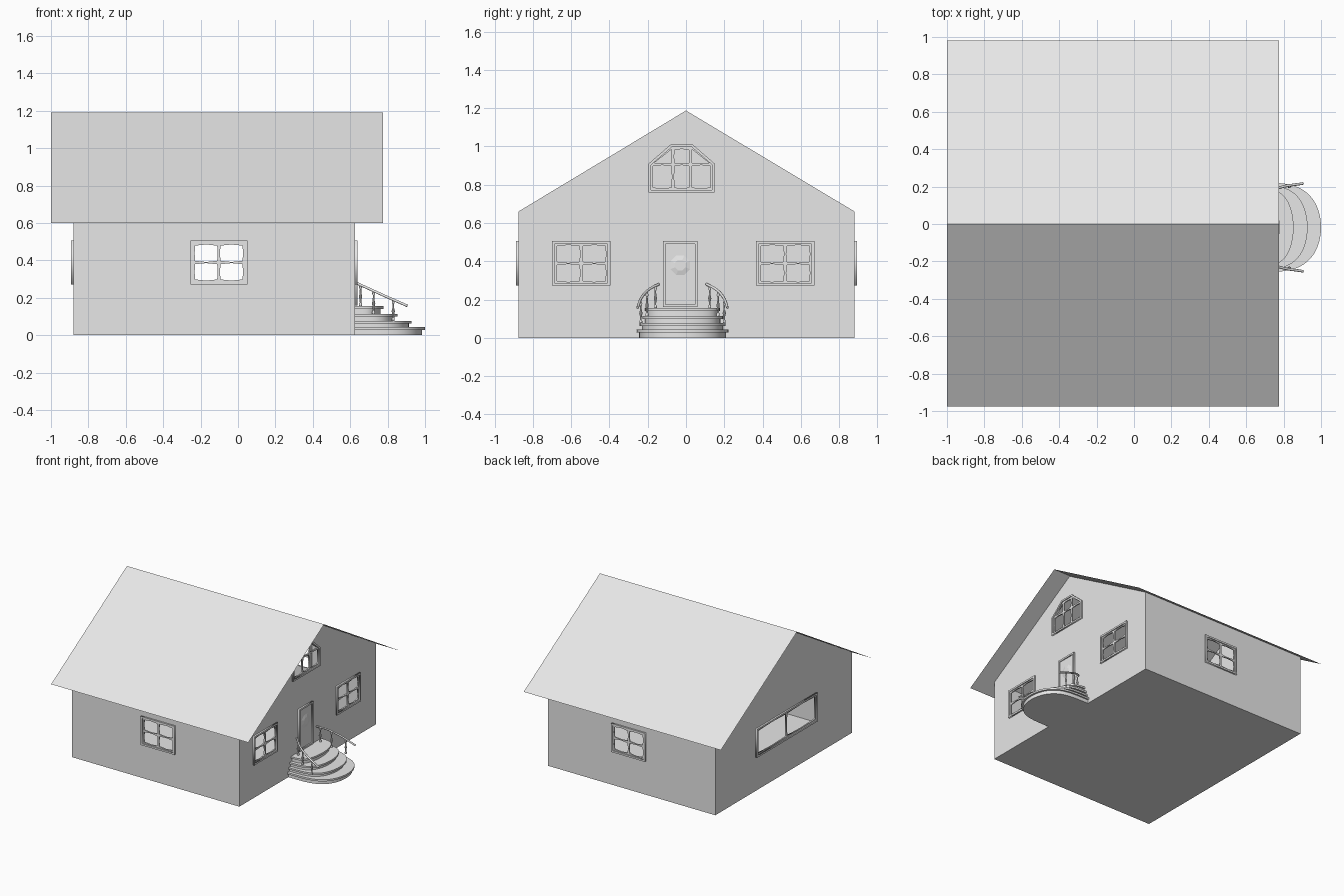
import bpy, bmesh, math
from mathutils import Matrix, Vector

cube = bpy.data.objects.get("Cube")
if cube:
    bpy.data.objects.remove(cube, do_unlink=True)

# One plain grey for the whole house
grey = bpy.data.materials.new("light_grey")
grey.use_nodes = True
grey.diffuse_color = (0.8, 0.8, 0.8, 1)
grey.node_tree.nodes["Principled BSDF"].inputs["Base Color"].default_value = (0.8, 0.8, 0.8, 1)


def add_object(name, mesh, smooth=False):
    mesh.materials.clear()
    mesh.materials.append(grey)
    ob = bpy.data.objects.new(name, mesh)
    bpy.context.collection.objects.link(ob)
    if smooth:
        bpy.ops.object.select_all(action='DESELECT')
        ob.select_set(True)
        bpy.context.view_layer.objects.active = ob
        bpy.ops.object.shade_smooth_by_angle(angle=math.radians(35))
    return ob


def panel(name, loops, matrix, depth=0.0, smooth=False):
    """Flat outline with holes, extruded by depth about its plane."""
    curve = bpy.data.curves.new(name, 'CURVE')
    curve.dimensions = '2D'
    curve.fill_mode = 'BOTH'
    curve.extrude = depth / 2
    for loop in loops:
        spline = curve.splines.new('POLY')
        spline.points.add(len(loop) - 1)
        for p, (u, v) in zip(spline.points, loop):
            p.co = (u, v, 0, 1)
        spline.use_cyclic_u = True
    temp = bpy.data.objects.new(name + "_outline", curve)
    bpy.context.collection.objects.link(temp)
    graph = bpy.context.evaluated_depsgraph_get()
    mesh = bpy.data.meshes.new_from_object(temp.evaluated_get(graph))
    bpy.data.objects.remove(temp, do_unlink=True)
    bm = bmesh.new()
    bm.from_mesh(mesh)
    bmesh.ops.remove_doubles(bm, verts=bm.verts, dist=1e-5)
    bm.normal_update()
    if depth:
        bmesh.ops.recalc_face_normals(bm, faces=bm.faces)
    else:
        bmesh.ops.reverse_faces(bm, faces=[f for f in bm.faces if f.normal.z < 0])
    bm.transform(matrix)
    bm.to_mesh(mesh)
    bm.free()
    mesh.name = name
    return add_object(name, mesh, smooth)


def side(angle, dist):
    """Plane of a wall facing away from the centre; 0 is the front."""
    return (Matrix.Rotation(math.radians(angle), 4, 'Z') @ Matrix.Rotation(math.pi / 2, 4, 'X')
            @ Matrix.Translation((0, 0, dist)))


def rect(u0, u1, v0, v1, inset=0.0):
    return [(u0 + inset, v0 + inset), (u1 - inset, v0 + inset),
            (u1 - inset, v1 - inset), (u0 + inset, v1 - inset)]


def pane(u0, u1, v0, v1, b=0.006):
    """Pane opening whose edges bow outward, so the bars taper at mid-span."""
    u, v = (u0 + u1) / 2, (v0 + v1) / 2
    return [(u0, v0), (u, v0 - b), (u1, v0), (u1 + b / 2, v),
            (u1, v1), (u, v1 + b), (u0, v1), (u0 - b / 2, v)]


def window(name, angle, dist, u0, u1, columns=2, rows=2, v0=0.272, v1=0.505):
    """Outer frame, a recessed sash with bars; returns the wall opening."""
    border, bar = 0.026, 0.018
    w = (u1 - u0 - 2 * border - (columns - 1) * bar) / columns
    h = (v1 - v0 - 2 * border - (rows - 1) * bar) / rows
    panes = []
    for i in range(columns):
        for j in range(rows):
            a, b = u0 + border + i * (w + bar), v0 + border + j * (h + bar)
            panes.append(pane(a, a + w, b, b + h))
    panel(name + "_frame", [rect(u0, u1, v0, v1), rect(u0, u1, v0, v1, 0.014)],
          side(angle, dist + 0.004), 0.018)
    panel(name + "_sash", [rect(u0, u1, v0, v1, 0.013)] + panes, side(angle, dist), 0.01)
    return rect(u0, u1, v0, v1, 0.012)


# Windows
RIGHT, LEFT, FRONT, BACK = 0.625, 0.88, 0.875, 0.88
front_hole = window("front_window", 0, FRONT, -0.255, 0.05)
back_hole = window("back_window", 180, BACK, -0.05, 0.255)
porch_holes = [window("porch_window_a", 90, RIGHT, -0.70, -0.395),
               window("porch_window_b", 90, RIGHT, 0.365, 0.67)]
wide_hole = window("wide_window", 270, LEFT, -0.36, 0.42, 2, 1)

# Gable window with cut upper corners


def gable_shape(s):
    return [(-0.195 + s, 0.76 + s), (0.15 - s, 0.76 + s), (0.15 - s, 0.91 - s / 2),
            (0.035 - s / 2, 1.01 - s), (-0.08 + s / 2, 1.01 - s), (-0.195 + s, 0.91 - s / 2)]


panel("gable_window_frame", [gable_shape(0), gable_shape(0.013)], side(90, RIGHT + 0.004), 0.018)
lower = [pane(a, b, 0.785, 0.898, 0.004) for a, b in ((-0.172, -0.076), (-0.06, 0.016), (0.032, 0.127))]
upper = [[(-0.165, 0.914), (-0.076, 0.914), (-0.076, 0.984)],
         pane(-0.06, 0.016, 0.914, 0.982, 0.004),
         [(0.032, 0.914), (0.12, 0.914), (0.032, 0.984)]]
panel("gable_window_sash", [gable_shape(0.012)] + lower + upper, side(90, RIGHT), 0.01)

# Walls and floor
EAVE, PEAK = 0.66, 1.187
gable = [(-FRONT, 0), (BACK, 0), (BACK, EAVE), (0, PEAK), (-FRONT, EAVE)]
panel("porch_wall", [gable, gable_shape(0.011)] + porch_holes, side(90, RIGHT))
panel("gable_wall", [[(-u, v) for u, v in gable], wide_hole], side(270, LEFT))
panel("front_wall", [rect(-LEFT, RIGHT, 0, EAVE), front_hole], side(0, FRONT))
panel("back_wall", [rect(-RIGHT, LEFT, 0, EAVE), back_hole], side(180, BACK))
panel("floor", [rect(-LEFT, RIGHT, -FRONT, BACK)], Matrix.Rotation(math.pi, 4, 'X')
      @ Matrix.Translation((0, -0.005, 0)))

# Roof: two thin sheets meeting at the ridge
roof = bpy.data.meshes.new("roof")
verts = [(x, y, z) for y, z in ((-0.975, 0.6), (0, 1.19), (0.98, 0.6)) for x in (-1, 0.775)]
roof.from_pydata(verts, [], [(0, 1, 3, 2), (2, 3, 5, 4)])
add_object("roof", roof)

# Door with frame and a faceted ornament
D0, D1, B, T = -0.12, 0.06, 0.16, 0.505
panel("door", [rect(D0, D1, B, T, 0.01)], side(90, RIGHT + 0.002), 0.006)
panel("door_frame", [rect(D0, D1, B, T), rect(D0, D1, B, T, 0.014)], side(90, RIGHT + 0.004), 0.018)
bm = bmesh.new()
bmesh.ops.create_cone(bm, cap_ends=True, segments=8, radius1=0.055, radius2=0.03, depth=0.006)
bm.transform(side(90, RIGHT + 0.008) @ Matrix.Translation((-0.03, 0.38, 0))
             @ Matrix.Rotation(math.pi / 8, 4, 'Z'))
ornament = bpy.data.meshes.new("door_ornament")
bm.to_mesh(ornament)
bm.free()
add_object("door_ornament", ornament)

# Rounded entrance steps, each a recessed riser under a wider tread
MID = -0.018


def step_outline(reach, half):
    n, pts = 40, []
    for i in range(n + 1):
        a = math.pi * (i / n - 0.5)
        pts.append((RIGHT + reach * math.sqrt(math.cos(a)) if 0 < i < n else RIGHT,
                    MID + half * math.sin(a)))
    return pts


for k, (end, half, top) in enumerate([(1.0, 0.24, 0.043), (0.928, 0.225, 0.077),
                                      (0.853, 0.21, 0.113), (0.778, 0.195, 0.155)]):
    reach, lip = end - RIGHT, 0.014
    base = max(0, top - 0.045)
    panel(f"step_tread_{k + 1}", [step_outline(reach, half)],
          Matrix.Translation((0, 0, top - lip / 2)), lip, True)
    panel(f"step_riser_{k + 1}", [step_outline(reach - 0.015, half - 0.012)],
          Matrix.Translation((0, 0, (base + top - lip) / 2)), top - lip - base, True)

# Curved handrails on turned balusters
RAIL = [(0.63, 0.125, 0.28), (0.69, 0.175, 0.253), (0.78, 0.213, 0.212), (0.905, 0.235, 0.157)]


def rail_point(x):
    for a, b in zip(RAIL, RAIL[1:]):
        if x <= b[0]:
            return Vector(a).lerp(Vector(b), (x - a[0]) / (b[0] - a[0]))


def baluster(name, x, y, z0, z1):
    profile = [(0.008, 0), (0.008, 0.1), (0.004, 0.16), (0.005, 0.3), (0.009, 0.45),
               (0.005, 0.6), (0.004, 0.8), (0.008, 0.88), (0.006, 1)]
    bm = bmesh.new()
    ring = [bm.verts.new((r, 0, t * (z1 - z0))) for r, t in profile]
    edges = [bm.edges.new(p) for p in zip(ring, ring[1:])]
    bmesh.ops.spin(bm, geom=ring + edges, axis=(0, 0, 1), cent=(0, 0, 0), angle=2 * math.pi, steps=10)
    bmesh.ops.remove_doubles(bm, verts=bm.verts, dist=1e-5)
    bmesh.ops.recalc_face_normals(bm, faces=bm.faces)
    bm.transform(Matrix.Translation((x, y, z0)))
    mesh = bpy.data.meshes.new(name)
    bm.to_mesh(mesh)
    bm.free()
    add_object(name, mesh, True)


for label, s in (("front", -1), ("back", 1)):
    curve = bpy.data.curves.new(label + "_handrail", 'CURVE')
    curve.dimensions = '3D'
    curve.bevel_depth = 0.007
    curve.bevel_resolution = 2
    curve.use_fill_caps = True
    spline = curve.splines.new('BEZIER')
    spline.bezier_points.add(len(RAIL) - 1)
    for p, (x, y, z) in zip(spline.bezier_points, RAIL):
        p.co = (x, MID + s * y, z)
        p.handle_left_type = p.handle_right_type = 'AUTO'
    add_object(label + "_handrail", curve)
    for i, (x, z0) in enumerate([(0.655, 0.155), (0.725, 0.113), (0.83, 0.077)]):
        p = rail_point(x)
        baluster(f"{label}_baluster_{i + 1}", x, MID + s * (p.y - 0.004), z0, p.z)
